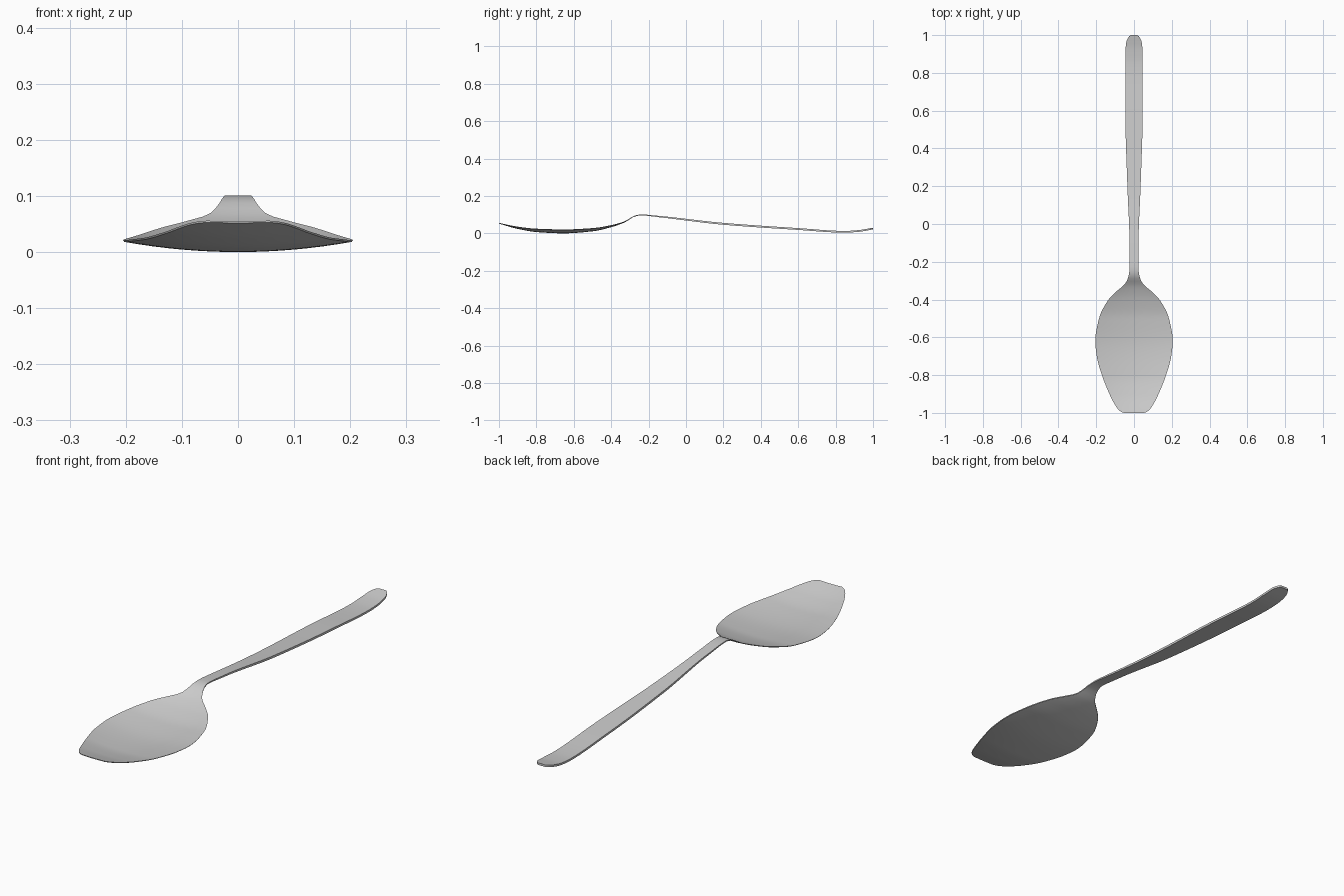
import bpy, bmesh, math

cube = bpy.data.objects.get("Cube")
if cube:
    bpy.data.objects.remove(cube)

# Outline: (y, half width)
WIDTH = [(-1, .055), (-.99, .075), (-.95, .105), (-.9, .13), (-.8, .17), (-.7, .197), (-.62, .205),
         (-.5, .185), (-.4, .135), (-.35, .085), (-.32, .05), (-.28, .03), (-.24, .024),
         (-.1, .024), (.2, .035), (.6, .046), (.9, .046), (.96, .041), (.99, .029), (1, .018)]
# Height of the upper edge: (y, z)
EDGE = [(-1, .056), (-.9, .036), (-.8, .025), (-.65, .021), (-.5, .028), (-.4, .044),
        (-.33, .064), (-.27, .096), (-.24, .101), (-.15, .094), (.2, .056), (.6, .028), (.85, .013), (.92, .017), (1, .03)]
# Hollow of the bowl and thickness of the metal
DEPTH = [(-1, .001), (-.9, .009), (-.8, .015), (-.66, .018), (-.5, .014), (-.4, .008), (-.32, .002), (-.26, 0), (1, 0)]
THICK = [(-1, .003), (-.4, .003), (-.25, .005), (-.1, .008), (.2, .01), (1, .009)]


def smooth_at(points, y):
    """Monotone cubic interpolation through a short profile."""
    n = len(points)
    slopes = [(points[i + 1][1] - points[i][1]) / (points[i + 1][0] - points[i][0]) for i in range(n - 1)]

    def tangent(i):
        if i in (0, n - 1):
            return slopes[0 if i == 0 else -1]
        a, b = slopes[i - 1], slopes[i]
        return 2 * a * b / (a + b) if a * b > 0 else 0

    i = next((k for k in range(n - 1) if y <= points[k + 1][0]), n - 2)
    (y0, v0), (y1, v1) = points[i], points[i + 1]
    h = y1 - y0
    t = (y - y0) / h
    return ((1 + 2 * t) * (1 - t) ** 2 * v0 + t * (1 - t) ** 2 * h * tangent(i)
            + t * t * (3 - 2 * t) * v1 + t * t * (t - 1) * h * tangent(i + 1))


steel = bpy.data.materials.new("brushed steel grey")
steel.use_nodes = True
steel.diffuse_color = (.6, .6, .6, 1)
steel.node_tree.nodes["Principled BSDF"].inputs["Base Color"].default_value = (.6, .6, .6, 1)

# Loft closed cross sections from bowl tip to handle end, denser at both ends
ROWS, COLS = 160, 16
bm = bmesh.new()
rings = []
for r in range(ROWS + 1):
    s = r / ROWS
    y = -1 + 2 * (.6 * s + .4 * (1 - math.cos(math.pi * s)) / 2)
    w, z, d, t = (smooth_at(p, y) for p in (WIDTH, EDGE, DEPTH, THICK))
    us = [2 * c / COLS - 1 for c in range(COLS + 1)]
    top = [bm.verts.new((u * w, y, z - d * (1 - u * u))) for u in us]
    low = [bm.verts.new((u * w * .99, y, z - t - d * (1 - u * u))) for u in reversed(us)]
    rings.append(top + low)
for a, b in zip(rings, rings[1:]):
    for i in range(len(a)):
        j = (i + 1) % len(a)
        bm.faces.new((a[i], a[j], b[j], b[i]))
# Close the two ends with strips
for ring in (rings[0], rings[-1]):
    for c in range(COLS):
        bm.faces.new((ring[c], ring[c + 1], ring[-2 - c], ring[-1 - c]))
bmesh.ops.recalc_face_normals(bm, faces=bm.faces)
low_z = min(v.co.z for v in bm.verts)
bmesh.ops.translate(bm, verts=bm.verts, vec=(0, 0, -low_z))

mesh = bpy.data.meshes.new("spoon")
bm.to_mesh(mesh)
bm.free()
mesh.materials.append(steel)
spoon = bpy.data.objects.new("spoon", mesh)
bpy.context.collection.objects.link(spoon)
bpy.context.view_layer.objects.active = spoon
spoon.select_set(True)
bpy.ops.object.shade_smooth_by_angle(angle=math.radians(40))
